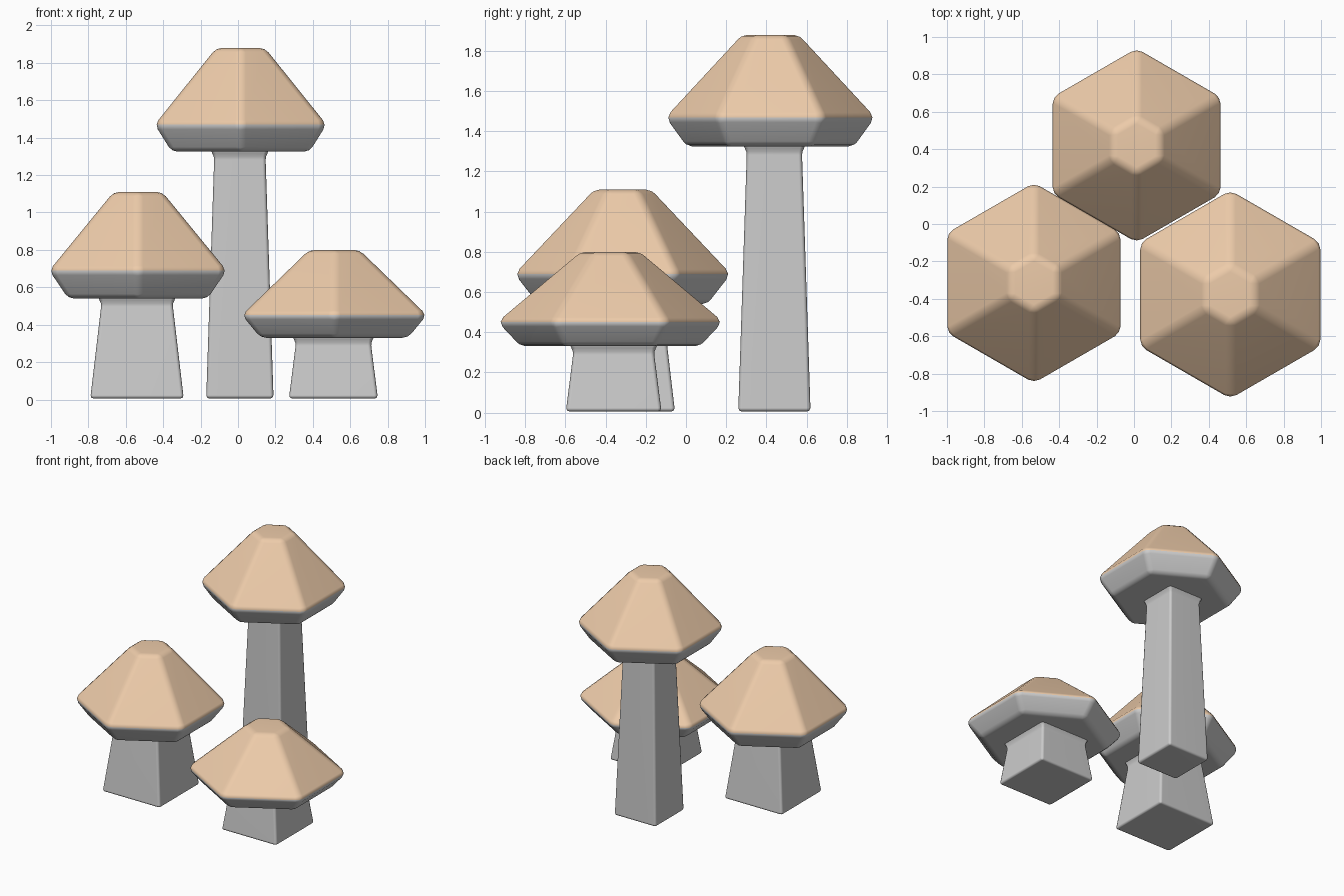
import bpy, bmesh
from math import pi, cos, sin, sqrt

if "Cube" in bpy.data.objects:
    bpy.data.objects.remove(bpy.data.objects["Cube"])

cap_mat = bpy.data.materials.new("cap_tan")
cap_mat.diffuse_color = (0.85, 0.60, 0.40, 1)
cap_mat.use_nodes = True
cap_mat.node_tree.nodes["Principled BSDF"].inputs["Base Color"].default_value = cap_mat.diffuse_color
under_mat = bpy.data.materials.new("underside_grey")
under_mat.diffuse_color = (0.8, 0.8, 0.8, 1)
under_mat.use_nodes = True
under_mat.node_tree.nodes["Principled BSDF"].inputs["Base Color"].default_value = under_mat.diffuse_color


def lathe(name, centre, sides, start, rings, bevel, rim=None):
    """Stack regular polygons (radius, z) into a bevelled solid."""
    bm = bmesh.new()
    loops = []
    for r, z in rings:
        loops.append([bm.verts.new((r * cos(start + 2 * pi * i / sides),
                                    r * sin(start + 2 * pi * i / sides), z))
                      for i in range(sides)])
    for a, b in zip(loops, loops[1:]):
        for i in range(sides):
            j = (i + 1) % sides
            bm.faces.new((a[i], a[j], b[j], b[i]))
    bm.faces.new(loops[0][::-1])
    bm.faces.new(loops[-1])
    bmesh.ops.bevel(bm, geom=bm.edges[:], offset=bevel, segments=2,
                    profile=0.5, affect='EDGES', clamp_overlap=True)
    bmesh.ops.recalc_face_normals(bm, faces=bm.faces[:])
    for f in bm.faces:
        f.smooth = True
        # Coloured above the rim, grey below
        if rim is not None and f.calc_center_median().z > rim:
            f.material_index = 1
    me = bpy.data.meshes.new(name)
    bm.to_mesh(me)
    bm.free()
    if rim is not None:
        me.materials.append(under_mat)
        me.materials.append(cap_mat)
    ob = bpy.data.objects.new(name, me)
    ob.location = (*centre, 0)
    bpy.context.collection.objects.link(ob)
    # Keep the big faces flat while the bevels stay soft
    wn = ob.modifiers.new("weighted_normals", 'WEIGHTED_NORMAL')
    wn.keep_sharp = True
    return ob


def mushroom(name, cap_xy, stem_xy, under_z, rim_z, top_z,
             under_r, rim_r, top_r, foot, neck):
    # Hexagonal cap with a corner facing the front
    lathe(name + "_cap", cap_xy, 6, pi / 2,
          [(under_r, under_z), (rim_r, rim_z), (top_r, top_z)], 0.03, rim_z)
    # Tapered square stem, flaring slightly where it meets the cap
    q = sqrt(2)
    lathe(name + "_stem", stem_xy, 4, pi / 4,
          [(foot * q, 0.005), (neck * q, under_z - 0.025),
           ((neck + 0.02) * q, under_z + 0.005),
           ((neck + 0.02) * q, under_z + 0.05)], 0.02)


mushroom("tall", (0.014, 0.42), (0.01, 0.44), 1.325, 1.47, 1.88,
         0.425, 0.53, 0.15, 0.18, 0.137)
mushroom("medium", (-0.535, -0.315), (-0.54, -0.305), 0.54, 0.69, 1.11,
         0.43, 0.547, 0.15, 0.25, 0.19)
mushroom("short", (0.515, -0.377), (0.51, -0.36), 0.33, 0.452, 0.80,
         0.455, 0.57, 0.155, 0.238, 0.20)
